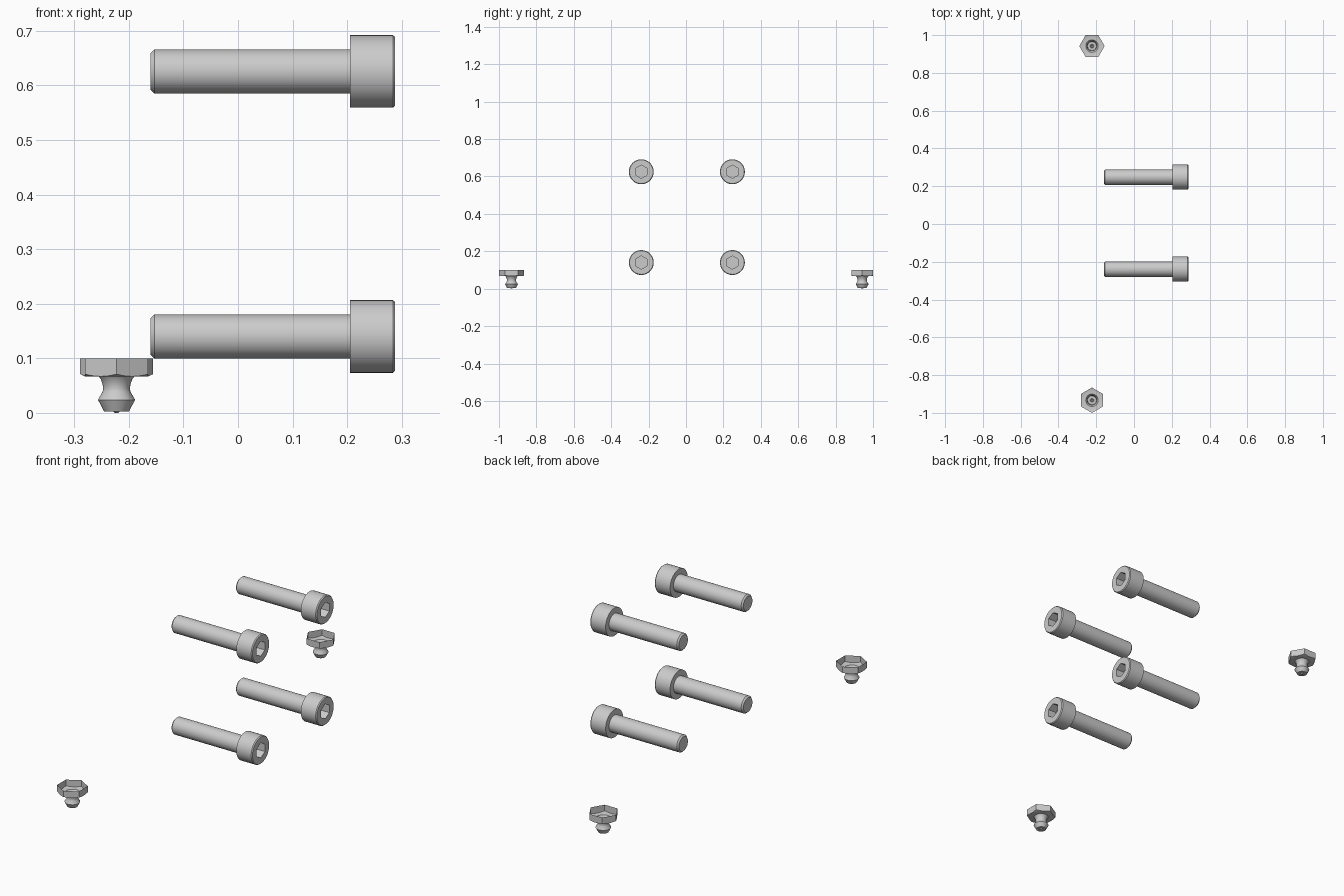
import bpy, bmesh, math
from mathutils import Matrix

if "Cube" in bpy.data.objects:
    bpy.data.objects.remove(bpy.data.objects["Cube"])

N = 48
C30 = math.cos(math.pi / 6)


def hex_r(circum, a):
    """Radius of a hexagon (corner at angle 0) in direction a."""
    a = (a + math.pi / 6) % (math.pi / 3) - math.pi / 6
    return circum * C30 / math.cos(math.pi / 6 - abs(a))


def lathe(name, profile, matrix, cap_start=True, cap_end=True):
    """Rings of (radius, height, is_hex, chamfer slope) joined along local z."""
    bm = bmesh.new()
    rings = []
    for r, z, is_hex, slope in profile:
        ring = []
        for i in range(N):
            a = 2 * math.pi * i / N
            rr = hex_r(r, a) if is_hex else r
            zz = z + slope * (rr - r * C30)
            ring.append(bm.verts.new((rr * math.cos(a), rr * math.sin(a), zz)))
        rings.append(ring)
    for lo, hi in zip(rings, rings[1:]):
        for i in range(N):
            j = (i + 1) % N
            bm.faces.new((lo[i], lo[j], hi[j], hi[i]))
    if cap_start:
        bm.faces.new(rings[0][::-1])
    if cap_end:
        bm.faces.new(rings[-1])
    me = bpy.data.meshes.new(name)
    bm.to_mesh(me)
    bm.free()
    ob = bpy.data.objects.new(name, me)
    bpy.context.collection.objects.link(ob)
    ob.matrix_world = matrix
    bpy.ops.object.select_all(action='DESELECT')
    ob.select_set(True)
    bpy.context.view_layer.objects.active = ob
    bpy.ops.object.shade_smooth_by_angle(angle=math.radians(25))
    return ob


# socket head bolts, local z becomes world x
bolt = [(0.034, -0.16, 0, 0), (0.0405, -0.153, 0, 0), (0.0405, 0.205, 0, 0),
        (0.0665, 0.205, 0, 0), (0.0665, 0.2835, 0, 0), (0.063, 0.288, 0, 0),
        (0.0355, 0.288, 1, 0), (0.0355, 0.246, 1, 0)]
for side, y in (("left", -0.239), ("right", 0.248)):
    for level, z in (("lower", 0.14), ("upper", 0.6255)):
        lathe(f"bolt_{level}_{side}", bolt,
              Matrix.Translation((0, y, z)) @ Matrix.Rotation(math.pi / 2, 4, 'Y'))

# grease fittings: small ball, tapered nose, waist, hex collar open at the top
fitting = [(0.003, 0.0, 0, 0), (0.007, 0.003, 0, 0), (0.008, 0.006, 0, 0),
           (0.010, 0.003, 0, 0), (0.023, 0.003, 0, 0), (0.034, 0.024, 0, 0),
           (0.0255, 0.039, 0, 0), (0.0245, 0.044, 0, 0), (0.0255, 0.052, 0, 0),
           (0.029, 0.062, 0, 0), (0.033, 0.067, 0, 0), (0.058, 0.067, 0, 0),
           (0.067, 0.067, 1, 0.45), (0.067, 0.1, 1, 0)]
for f in range(len(fitting)):
    r, z, h, s = fitting[f]
for name, y, turn in (("fitting_front", -0.933, math.pi / 6), ("fitting_back", 0.942, 0)):
    lathe(name, fitting,
          Matrix.Translation((-0.2225, y, 0)) @ Matrix.Rotation(turn, 4, 'Z'),
          cap_end=False)
